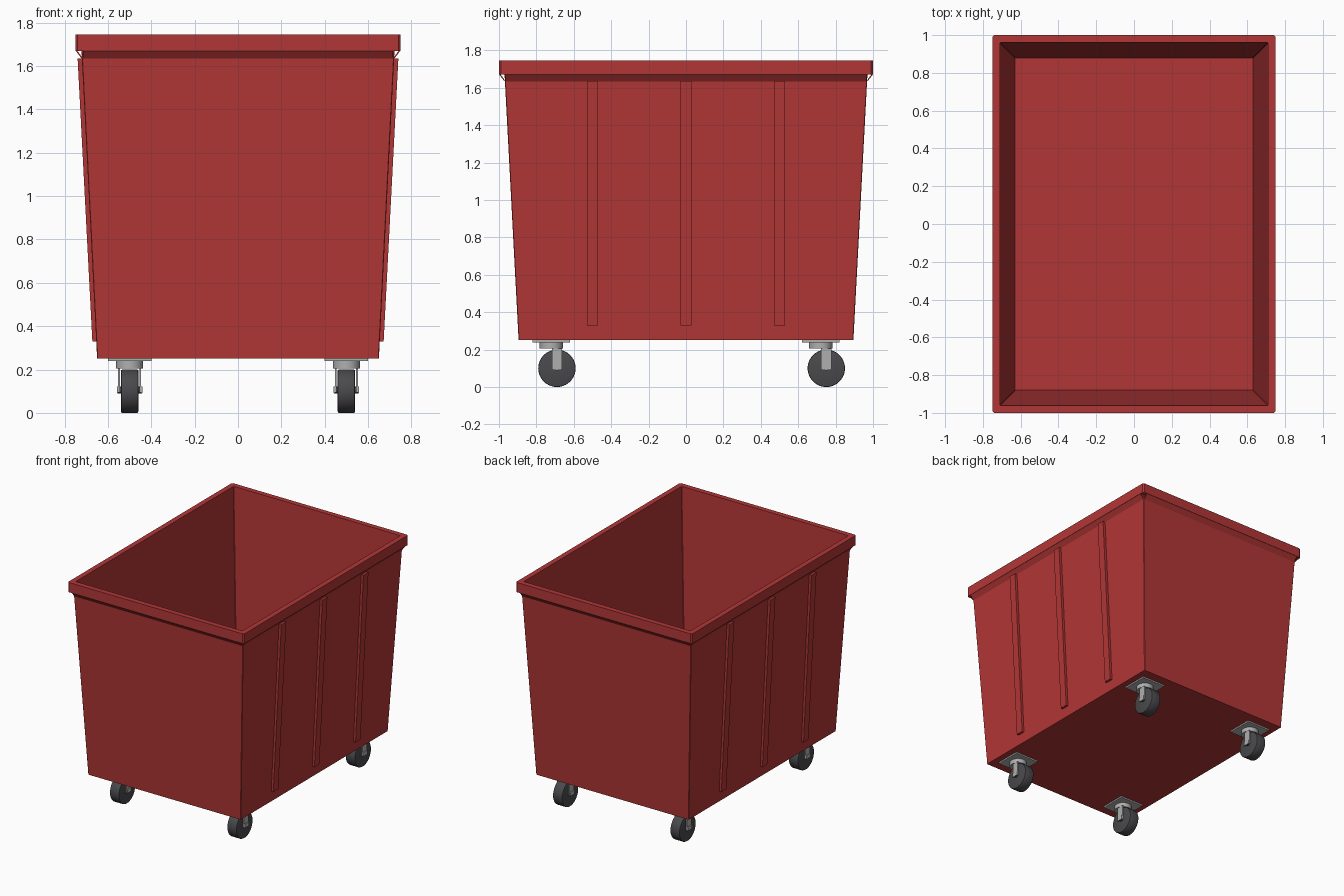
import bpy, bmesh, math
from mathutils import Matrix, Vector

cube = bpy.data.objects.get("Cube")
if cube:
    bpy.data.objects.remove(cube, do_unlink=True)


def material(name, rgb):
    m = bpy.data.materials.new(name)
    m.use_nodes = True
    m.diffuse_color = (*rgb, 1)
    bsdf = next(n for n in m.node_tree.nodes if n.type == 'BSDF_PRINCIPLED')
    bsdf.inputs["Base Color"].default_value = (*rgb, 1)
    return m


RED = material("red plastic", (0.45, 0.037, 0.037))
STEEL = material("grey steel", (0.43, 0.43, 0.43))
RUBBER = material("dark rubber", (0.068, 0.068, 0.075))


def finish(name, bm, mat, smooth=False):
    bmesh.ops.recalc_face_normals(bm, faces=bm.faces[:])
    me = bpy.data.meshes.new(name)
    bm.to_mesh(me)
    bm.free()
    me.materials.append(mat)
    ob = bpy.data.objects.new(name, me)
    bpy.context.collection.objects.link(ob)
    if smooth:
        bpy.ops.object.select_all(action='DESELECT')
        ob.select_set(True)
        bpy.context.view_layer.objects.active = ob
        bpy.ops.object.shade_smooth_by_angle(angle=math.radians(35))
    return ob


def loft(name, rings, mat):
    """Rectangular tub from (half x, half y, z, corner cut) rings, closed at both ends."""
    bm = bmesh.new()
    loops = []
    for hx, hy, z, c in rings:
        pts = [(hx, c - hy), (hx, hy - c), (hx - c, hy), (c - hx, hy),
               (-hx, hy - c), (-hx, c - hy), (c - hx, -hy), (hx - c, -hy)]
        loops.append([bm.verts.new((x, y, z)) for x, y in pts])
    for a, b in zip(loops, loops[1:]):
        for i in range(8):
            j = (i + 1) % 8
            bm.faces.new((a[i], a[j], b[j], b[i]))
    bm.faces.new(loops[0])
    bm.faces.new(loops[-1])
    return finish(name, bm, mat)


def strip(name, profile, half_length, turn, offset=0):
    """Extrude an (outward, z) profile sideways, then turn it to face one side."""
    bm = bmesh.new()
    ends = [[bm.verts.new((x, offset + s * half_length, z)) for x, z in profile]
            for s in (-1, 1)]
    n = len(profile)
    for i in range(n):
        j = (i + 1) % n
        bm.faces.new((ends[0][i], ends[0][j], ends[1][j], ends[1][i]))
    for end in ends:
        bm.faces.new(end)
    bm.transform(Matrix.Rotation(math.radians(turn), 4, 'Z'))
    return finish(name, bm, RED)


def box(name, centre, size, mat):
    bm = bmesh.new()
    bmesh.ops.create_cube(bm, size=1)
    bm.transform(Matrix.Translation(centre) @ Matrix.Diagonal((*size, 1)))
    return finish(name, bm, mat)


def cylinder(name, centre, radius, depth, axis, mat, bevel=0):
    bm = bmesh.new()
    bmesh.ops.create_cone(bm, cap_ends=True, segments=40, radius1=radius,
                          radius2=radius, depth=depth)
    if bevel:
        rims = [e for e in bm.edges if abs(e.verts[0].co.z - e.verts[1].co.z) < 1e-5]
        bmesh.ops.bevel(bm, geom=rims, offset=bevel, segments=2, profile=0.5,
                        affect='EDGES')
    turn = Matrix.Rotation(math.pi / 2, 4, 'Y') if axis == 'X' else Matrix()
    bm.transform(Matrix.Translation(centre) @ turn)
    return finish(name, bm, mat, True)


# Tapered tub with a rolled rim and open inside
loft("tub", [(0.65, 0.895, 0.25, 0.003), (0.722, 0.97, 1.67, 0.003),
             (0.75, 1.0, 1.67, 0.01), (0.75, 1.0, 1.745, 0.01),
             (0.71, 0.96, 1.745, 0.003), (0.63, 0.88, 0.27, 0.003)], RED)

# Angled lip plates between the walls and the rim
for side, turn, out, length in (("left", 0, 0.75, 0.965), ("back", 90, 1.0, 0.715),
                                ("right", 180, 0.75, 0.965), ("front", 270, 1.0, 0.715)):
    lip = [(out, 1.672), (out - 0.008, 1.672), (out - 0.032, 1.64), (out - 0.029, 1.634)]
    strip("lip_" + side, lip, length, turn)

# Three upright ribs on each long side
rib = [(0.645, 0.33), (0.672, 0.33), (0.74, 1.635), (0.715, 1.635)]
for side, turn in (("left", 0), ("right", 180)):
    for i, y in enumerate((-0.5, 0, 0.5)):
        strip(f"rib_{side}_{i + 1}", rib, 0.03, turn, y)

# Four swivel casters, all trailing the same way
for fb, y in (("front", -0.72), ("back", 0.72)):
    for lr, x in (("right", -0.5), ("left", 0.5)):
        tag = f"{fb}_{lr}"
        wy = y + 0.03
        box("caster_plate_" + tag, Vector((x, y, 0.245)), (0.2, 0.2, 0.012), STEEL)
        cylinder("caster_swivel_" + tag, Vector((x, y, 0.223)), 0.062, 0.036, 'Z', STEEL)
        cylinder("wheel_" + tag, Vector((x, wy, 0.1)), 0.1, 0.08, 'X', RUBBER, 0.006)
        cylinder("axle_" + tag, Vector((x, wy, 0.105)), 0.016, 0.114, 'X', RUBBER)
        for s in (-1, 1):
            box(f"fork_{tag}_{'inner' if s * x < 0 else 'outer'}",
                Vector((x + s * 0.049, wy, 0.151)), (0.008, 0.055, 0.112), STEEL)
            box(f"fork_cap_{tag}_{'inner' if s * x < 0 else 'outer'}",
                Vector((x + s * 0.056, wy, 0.107)), (0.006, 0.05, 0.03), STEEL)
